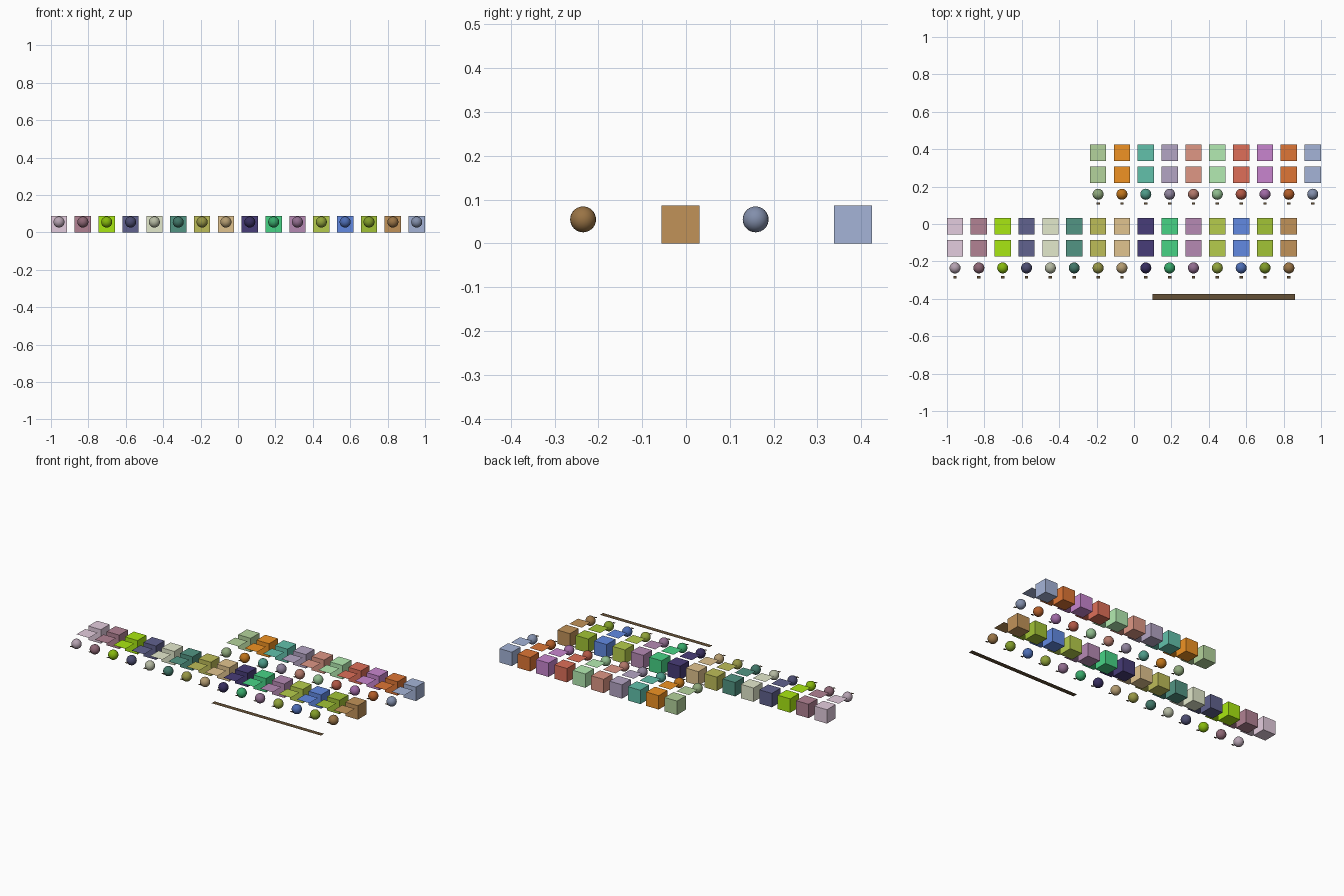
import bpy, bmesh
from mathutils import Matrix

if "Cube" in bpy.data.objects:
    bpy.data.objects.remove(bpy.data.objects["Cube"])

STEP, X0 = 0.1275, -0.957      # column spacing and first column
CUBE = 0.087                   # cube and tile width
FRONT = ["CDB8C8", "A07585", "98D010", "575880", "CDD2B8", "4A8676", "ABAA50", "CBB080",
         "40366C", "40BE78", "A47CA2", "A4B844", "587CCC", "92B030", "AE8450"]
BACK = ["A2BE8C", "D88420", "58AE9A", "A294B0", "C88878", "A2D4A0", "C86450", "B478BA",
        "C86A30", "94A2C2"]


def material(name, hex_code, dim=1.0):
    # hex is the colour as seen, so convert it to linear
    mat = bpy.data.materials.new(name)
    seen = [min(1, int(hex_code[i:i + 2], 16) / 255 / 0.9) for i in (0, 2, 4)]
    mat.diffuse_color = [dim * ((c + 0.055) / 1.055) ** 2.4 for c in seen] + [1]
    mat.use_nodes = True
    mat.node_tree.nodes["Principled BSDF"].inputs["Base Color"].default_value = mat.diffuse_color
    return mat


def add(name, mat, loc, build, smooth=False):
    bm = bmesh.new()
    build(bm)
    for f in bm.faces:
        f.smooth = smooth
    mesh = bpy.data.meshes.new(name)
    bm.to_mesh(mesh)
    bm.free()
    mesh.materials.append(mat)
    obj = bpy.data.objects.new(name, mesh)
    obj.location = loc
    bpy.context.collection.objects.link(obj)
    return obj


def cube(bm):
    bmesh.ops.create_cube(bm, size=CUBE)


def ball(bm):
    bmesh.ops.create_uvsphere(bm, u_segments=20, v_segments=16, radius=0.0295)


def plate(w, d):
    def build(bm):
        bmesh.ops.create_grid(bm, x_segments=1, y_segments=1, size=0.5,
                              matrix=Matrix.Diagonal((w, d, 1, 1)))
    return build


label_mat = material("label_brown", "5A4830")

# one swatch = cube, flat tile, ball and a blank label tab
for row, colours, first, y in (("front", FRONT, 0, 0.0), ("back", BACK, 6, 0.394)):
    for i, code in enumerate(colours):
        x = X0 + STEP * (first + i)
        tag = f"{row}_{i + 1}"
        mat = material(f"swatch_{tag}", code)
        dark = material(f"ball_{tag}", code, 0.6)
        add(f"cube_{tag}", mat, (x, y - 0.0125, CUBE / 2), cube)
        add(f"tile_{tag}", mat, (x, y - 0.13, 0.08), plate(CUBE, CUBE))
        add(f"ball_{tag}", dark, (x, y - 0.235, 0.055), ball, True)
        add(f"label_tab_{tag}", label_mat, (x, y - 0.285, 0.057), plate(0.018, 0.012))

# blank title strip
add("title_strip", label_mat, (0.48, -0.39, 0.03), plate(0.76, 0.03))
